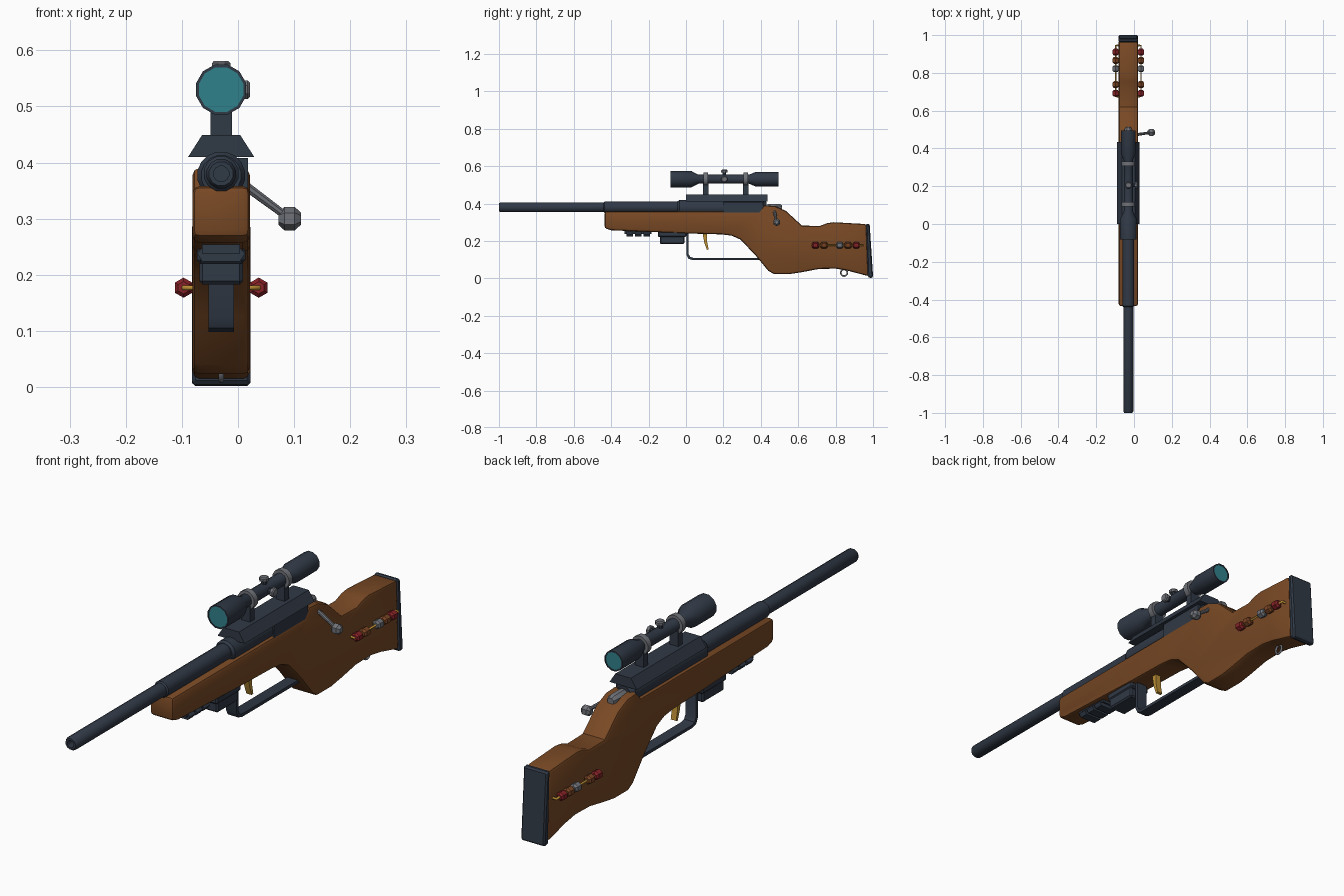
import bpy, bmesh, math
from mathutils import Matrix, Vector

old = bpy.data.objects.get("Cube")
if old:
    bpy.data.objects.remove(old, do_unlink=True)

CX = -0.03  # centre plane of the rifle body


def material(name, rgb):
    m = bpy.data.materials.new(name)
    m.use_nodes = True
    m.diffuse_color = (*rgb, 1)
    m.node_tree.nodes["Principled BSDF"].inputs["Base Color"].default_value = (*rgb, 1)
    return m


WOOD = material("walnut wood", (0.19, 0.066, 0.018))
STEEL = material("dark blue steel", (0.03, 0.041, 0.061))
GREY = material("grey metal", (0.16, 0.17, 0.19))
GOLD = material("gold", (0.50, 0.27, 0.035))
RED = material("red bead", (0.24, 0.016, 0.02))
BROWN = material("brown bead", (0.20, 0.06, 0.018))
GLASS = material("teal glass", (0.03, 0.22, 0.26))


def finish(name, bm, mat, bevel=0, segments=1, smooth=30):
    bmesh.ops.recalc_face_normals(bm, faces=bm.faces)
    me = bpy.data.meshes.new(name)
    bm.to_mesh(me)
    bm.free()
    me.materials.append(mat)
    ob = bpy.data.objects.new(name, me)
    bpy.context.collection.objects.link(ob)
    bpy.ops.object.select_all(action="DESELECT")
    ob.select_set(True)
    bpy.context.view_layer.objects.active = ob
    if bevel:
        mod = ob.modifiers.new("Bevel", "BEVEL")
        mod.width, mod.segments = bevel, segments
        mod.limit_method, mod.angle_limit = "ANGLE", math.radians(50)
        bpy.ops.object.modifier_apply(modifier=mod.name)
    if smooth:
        bpy.ops.object.shade_smooth_by_angle(angle=math.radians(smooth))
    return ob


def extrude(name, points, half, mat, axis="X", start=0, end=0, **kw):
    """Side profile (y, z) widened about CX, or cross-section (x, z) run along y."""
    bm = bmesh.new()
    if axis == "X":
        verts = [bm.verts.new((CX - half, y, z)) for y, z in points]
        step = Vector((2 * half, 0, 0))
    else:
        verts = [bm.verts.new((CX + x, start, z)) for x, z in points]
        step = Vector((0, end - start, 0))
    face = bm.faces.new(verts)
    new = bmesh.ops.extrude_face_region(bm, geom=[face])["geom"]
    bmesh.ops.translate(bm, verts=[v for v in new if isinstance(v, bmesh.types.BMVert)], vec=step)
    return finish(name, bm, mat, **kw)


def box(name, x, y, z, mat, **kw):
    bm = bmesh.new()
    size = [b - a for a, b in (x, y, z)]
    mid = [(a + b) / 2 for a, b in (x, y, z)]
    bmesh.ops.create_cube(bm, size=1, matrix=Matrix.Translation(mid) @ Matrix.Diagonal((*size, 1)))
    return finish(name, bm, mat, **kw)


def lathe(name, rings, origin, direction, mat, sides=12, smooth=32):
    """Turn (distance, radius) rings about an axis."""
    bm = bmesh.new()
    rot = Vector(direction).to_track_quat("Z", "Y").to_matrix().to_4x4()
    place = Matrix.Translation(origin) @ rot
    loops = []
    for d, r in rings:
        angles = [2 * math.pi * (i + 0.5) / sides for i in range(sides)]
        loops.append([bm.verts.new(place @ Vector((r * math.cos(a), r * math.sin(a), d))) for a in angles])
    for a, b in zip(loops, loops[1:]):
        for i in range(sides):
            j = (i + 1) % sides
            bm.faces.new((a[i], a[j], b[j], b[i]))
    bm.faces.new(loops[0])
    bm.faces.new(loops[-1])
    return finish(name, bm, mat, smooth=smooth)


def tube(name, points, radius, mat):
    cu = bpy.data.curves.new(name, "CURVE")
    cu.dimensions = "3D"
    cu.bevel_depth, cu.bevel_resolution, cu.use_fill_caps = radius, 1, True
    sp = cu.splines.new("POLY")
    sp.points.add(len(points) - 1)
    for p, co in zip(sp.points, points):
        p.co = (*co, 1)
    cu.materials.append(mat)
    ob = bpy.data.objects.new(name, cu)
    bpy.context.collection.objects.link(ob)


Y = (0, 1, 0)

# Stock and butt plate
stock = [(-0.435, 0.358), (-0.435, 0.268), (-0.40, 0.257), (0, 0.24), (0.19, 0.235), (0.245, 0.228),
         (0.29, 0.208), (0.37, 0.125), (0.44, 0.04), (0.47, 0.023), (0.555, 0.023), (0.62, 0.033),
         (0.71, 0.05), (0.80, 0.052), (0.86, 0.042), (0.975, 0.012), (0.965, 0.29), (0.79, 0.30),
         (0.755, 0.295), (0.715, 0.28), (0.62, 0.282), (0.535, 0.36), (0.475, 0.387), (0.42, 0.39), (0.39, 0.358)]
extrude("stock", stock, 0.051, WOOD, bevel=0.012, segments=2)
extrude("butt_plate", [(0.962, 0.292), (0.982, 0.29), (1, 0.012), (0.994, 0), (0.972, 0.006)],
        0.052, STEEL, bevel=0.006)

# Barrel with hollow muzzle, and receiver
lathe("barrel", [(0.04, 0.014), (0, 0.014), (0, 0.022), (0.008, 0.027), (0.56, 0.027), (0.565, 0.032), (1, 0.032)],
      (CX, -1, 0.38), Y, STEEL)
lathe("receiver", [(0, 0.036), (0.01, 0.043), (0.46, 0.043), (0.475, 0.03)], (CX, -0.045, 0.377), Y, STEEL, 16)
box("ejection_cover", (CX, 0.018), (0.2, 0.41), (0.35, 0.408), STEEL)
extrude("scope_rail", [(-0.059, 0.41), (0.059, 0.41), (0.034, 0.449), (-0.034, 0.449)], 0, STEEL,
        axis="Y", start=0, end=0.435, smooth=0)

# Scope with a lens at each end
S = 0.53
lathe("scope_tube", [(0.012, 0.041), (0, 0.041), (0, 0.046), (0.11, 0.046), (0.15, 0.025), (0.42, 0.025),
                     (0.455, 0.04), (0.578, 0.04), (0.578, 0.035), (0.567, 0.035)], (CX, -0.083, S), Y, STEEL)
for name, y, r in (("front_lens", -0.081, 0.0415), ("rear_lens", 0.487, 0.036)):
    lathe(name, [(0, r), (0.006, r)], (CX, y, S), Y, GLASS)
for place, y in (("front", 0.105), ("rear", 0.32)):
    box(place + "_scope_mount", (CX - 0.019, CX + 0.019), (y - 0.014, y + 0.014), (0.445, 0.512), STEEL)
    lathe(place + "_scope_ring", [(-0.012, 0.025), (-0.012, 0.037), (0.012, 0.037), (0.012, 0.025)],
          (CX, y, S), Y, GREY)
for name, axis in (("top", (0, 0, 1)), ("side", (1, 0, 0))):
    lathe(name + "_turret_base", [(0.015, 0.011), (0.038, 0.011)], (CX, 0.205, S), axis, STEEL, 8)
    lathe(name + "_turret", [(0.036, 0.018), (0.047, 0.018), (0.051, 0.014)], (CX, 0.205, S), axis, GREY, 8)

# Bolt and handle
lathe("bolt", [(0, 0.022), (0.065, 0.022), (0.078, 0.014)], (CX, 0.435, 0.378), Y, GREY, 8)
root, knob = Vector((-0.005, 0.47, 0.372)), Vector((0.092, 0.485, 0.30))
arm = knob - root
lathe("bolt_handle", [(0, 0.009), (arm.length, 0.007)], root, arm, GREY, 8)
lathe("bolt_knob", [(-0.02, 0.011), (-0.009, 0.021), (0.009, 0.021), (0.02, 0.011)], knob, (1, 0, 0), GREY, 6, 0)

# Magazine and underside accessory rail
box("magazine", (CX - 0.039, CX + 0.039), (-0.14, -0.008), (0.183, 0.25), STEEL, bevel=0.006)
box("magazine_collar", (CX - 0.043, CX + 0.043), (-0.15, 0.002), (0.22, 0.25), STEEL, bevel=0.006)
box("under_rail", (CX - 0.034, CX + 0.034), (-0.33, -0.185), (0.238, 0.26), STEEL)
tooth = [(-0.034, 0.247), (0.034, 0.247), (0.043, 0.238), (0.034, 0.224), (-0.034, 0.224), (-0.043, 0.238)]
for i in range(3):
    y = -0.318 + i * 0.045
    extrude("under_rail_tooth_%d" % (i + 1), tooth, 0, STEEL, axis="Y", start=y, end=y + 0.035, smooth=0)

# Trigger guard strap and trigger
outer = [(0.002, 0.25), (0.002, 0.125), (0.012, 0.105), (0.035, 0.098), (0.40, 0.098)]
inner = [(0.40, 0.11), (0.038, 0.11), (0.022, 0.115), (0.014, 0.13), (0.014, 0.25)]
extrude("trigger_guard", outer + inner, 0.023, STEEL)
extrude("trigger", [(0.088, 0.245), (0.112, 0.245), (0.113, 0.195), (0.121, 0.155), (0.112, 0.152), (0.098, 0.19)],
        0.012, GOLD)

# Beaded cords on both sides of the butt
beads = [(0.692, RED), (0.738, BROWN), (0.822, GREY), (0.866, BROWN), (0.91, RED)]
for side, s in (("left", 1), ("right", -1)):
    x, z = CX + s * 0.067, 0.177
    tube(side + "_cord", [(CX + s * 0.045, 0.675, z), (x, 0.675, z), (x, 0.945, z), (CX + s * 0.045, 0.945, z)],
         0.005, GOLD)
    for i, (y, mat) in enumerate(beads):
        lathe("%s_bead_%d" % (side, i + 1), [(-0.018, 0.011), (-0.011, 0.018), (0.011, 0.018), (0.018, 0.011)],
              (x, y, z), Y, mat, 6, 0)

# Sling loop under the butt
loop = [(CX, 0.845 + 0.018 * math.cos(a), 0.03 + 0.018 * math.sin(a))
        for a in (2 * math.pi * i / 12 for i in range(13))]
tube("sling_loop", loop, 0.005, GREY)
